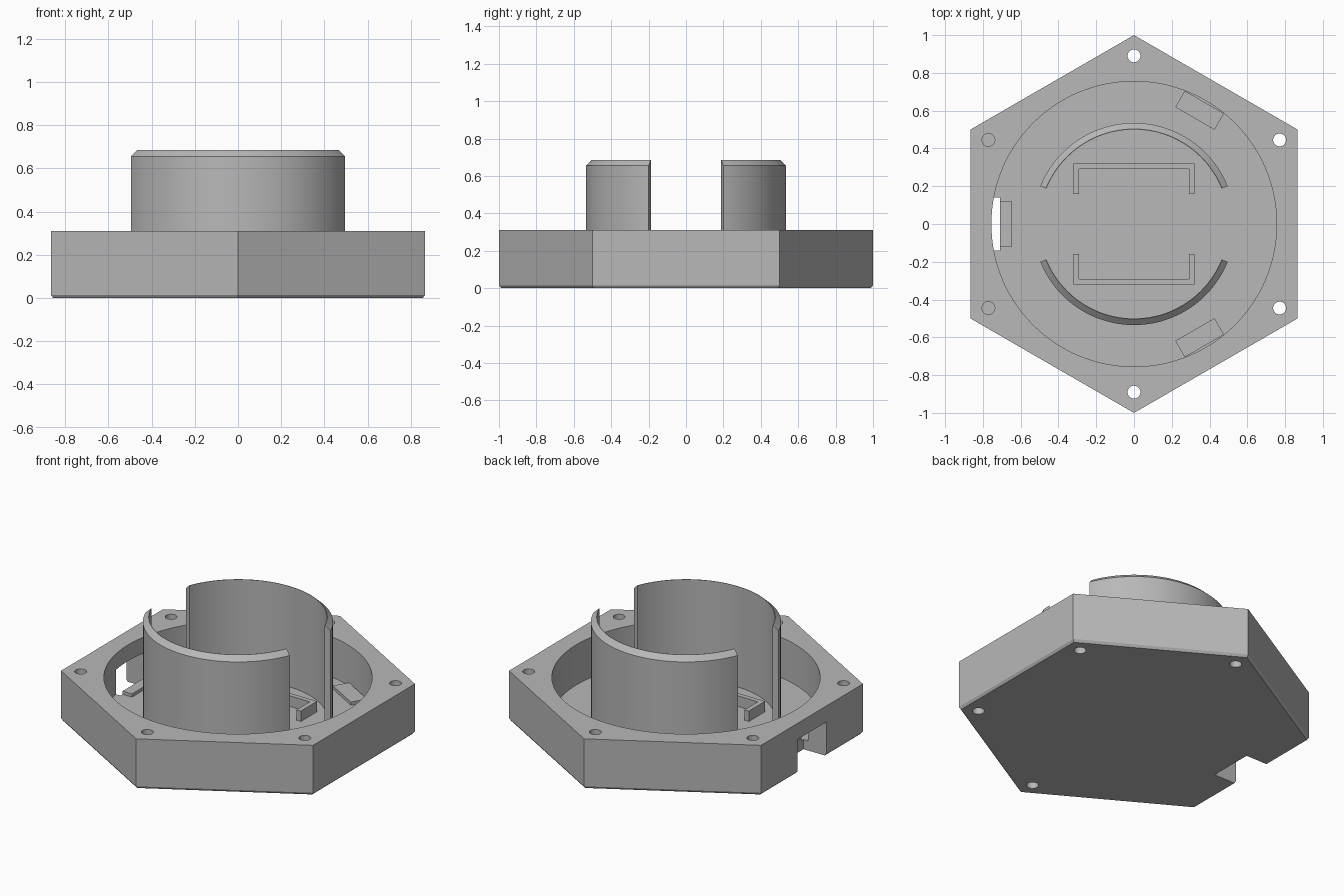
import bpy, bmesh
from math import radians, cos, sin, pi
from mathutils import Matrix, Vector

if "Cube" in bpy.data.objects:
    bpy.data.objects.remove(bpy.data.objects["Cube"])

grey = bpy.data.materials.new("plain_grey")
grey.use_nodes = True
GREY = (0.48, 0.48, 0.48, 1)
grey.diffuse_color = GREY
grey.node_tree.nodes["Principled BSDF"].inputs["Base Color"].default_value = GREY

FLOOR, TOP = 0.06, 0.31


def make(name, bm):
    bmesh.ops.recalc_face_normals(bm, faces=bm.faces)
    mesh = bpy.data.meshes.new(name)
    bm.to_mesh(mesh)
    bm.free()
    mesh.materials.append(grey)
    obj = bpy.data.objects.new(name, mesh)
    bpy.context.collection.objects.link(obj)
    return obj


def prism(name, radius, z0, z1, sides, at=(0, 0), turn=0):
    bm = bmesh.new()
    place = Matrix.Translation((*at, (z0 + z1) / 2)) @ Matrix.Rotation(turn, 4, "Z")
    bmesh.ops.create_cone(bm, cap_ends=True, segments=sides, radius1=radius,
                          radius2=radius, depth=z1 - z0, matrix=place)
    return make(name, bm)


def box(name, x0, x1, y0, y1, z0, z1, turn=0):
    bm = bmesh.new()
    place = (Matrix.Rotation(turn, 4, "Z")
             @ Matrix.Translation(((x0 + x1) / 2, (y0 + y1) / 2, (z0 + z1) / 2))
             @ Matrix.Diagonal((x1 - x0, y1 - y0, z1 - z0, 1)))
    bmesh.ops.create_cube(bm, size=1, matrix=place)
    return make(name, bm)


def activate(obj):
    bpy.ops.object.select_all(action="DESELECT")
    obj.select_set(True)
    bpy.context.view_layer.objects.active = obj


def cut(obj, cutter):
    mod = obj.modifiers.new("cut", "BOOLEAN")
    mod.operation, mod.solver, mod.object = "DIFFERENCE", "EXACT", cutter
    activate(obj)
    bpy.ops.object.modifier_apply(modifier=mod.name)
    bpy.data.objects.remove(cutter)


def smooth(obj):
    activate(obj)
    bpy.ops.object.shade_smooth_by_angle(angle=radians(25))


# Hexagonal housing with a chamfered lower rim
bm = bmesh.new()
corners = [Vector((cos(radians(30 + 60 * i)), sin(radians(30 + 60 * i)), 0)) for i in range(6)]
rings = [[bm.verts.new(c * r + Vector((0, 0, z))) for c in corners]
         for r, z in ((0.988, 0), (1, 0.015), (1, TOP))]
bm.faces.new(rings[0])
bm.faces.new(rings[-1])
for low, high in zip(rings, rings[1:]):
    for i in range(6):
        j = (i + 1) % 6
        bm.faces.new((low[i], low[j], high[j], high[i]))
housing = make("hex_housing", bm)

# Round pocket, cable notch and screw holes
cut(housing, prism("pocket_cutter", 0.755, FLOOR, 0.5, 128))
cut(housing, box("notch_cutter", -1, -0.71, -0.14, 0.14, -0.1, 0.21))
for i in range(6):
    a = radians(30 + 60 * i)
    bottom = 0.1 if cos(a) < -0.1 else -0.1
    cut(housing, prism("hole_cutter", 0.034, bottom, 0.5, 32, (0.89 * cos(a), 0.89 * sin(a))))
smooth(housing)

# Two curved upright walls with a bevelled top edge
for name, start in (("back_curved_wall", 22), ("front_curved_wall", 202)):
    bm = bmesh.new()
    turn = Matrix.Rotation(radians(start), 3, "Z")
    profile = [bm.verts.new(turn @ Vector((r, 0, z))) for r, z in
               ((0.5, FLOOR - 0.01), (0.535, FLOOR - 0.01), (0.535, 0.655), (0.503, 0.685), (0.5, 0.685))]
    first = bm.faces.new(profile)
    bmesh.ops.spin(bm, geom=[first] + first.edges[:] + profile, cent=(0, 0, 0), axis=(0, 0, 1),
                   angle=radians(136), steps=48, use_duplicate=False)
    bmesh.ops.remove_doubles(bm, verts=bm.verts, dist=1e-5)
    if not any(len(f.verts) == 5 and abs(f.calc_center_median().to_2d().angle_signed(
            Vector((cos(radians(start)), sin(radians(start)))))) < 0.01 for f in bm.faces):
        bm.faces.new(profile)
    smooth(make(name, bm))

# U-shaped brackets on the floor
for name, s in (("back_bracket", 1), ("front_bracket", -1)):
    bm = bmesh.new()
    outline = ((-0.32, 0.16), (-0.29, 0.16), (-0.29, 0.29), (0.29, 0.29),
               (0.29, 0.16), (0.32, 0.16), (0.32, 0.32), (-0.32, 0.32))
    face = bm.faces.new([bm.verts.new((x, s * y, FLOOR - 0.01)) for x, y in outline])
    up = bmesh.ops.extrude_face_region(bm, geom=[face])["geom"]
    bmesh.ops.translate(bm, vec=(0, 0, 0.075),
                        verts=[v for v in up if isinstance(v, bmesh.types.BMVert)])
    make(name, bm)

# Low pads around the edge of the floor
for name, angle, outer in (("back_pad", pi / 3, 0.745), ("front_pad", -pi / 3, 0.745),
                           ("notch_pad", pi, 0.71)):
    box(name, 0.645, outer, -0.12, 0.12, FLOOR - 0.01, FLOOR + 0.02, angle)
